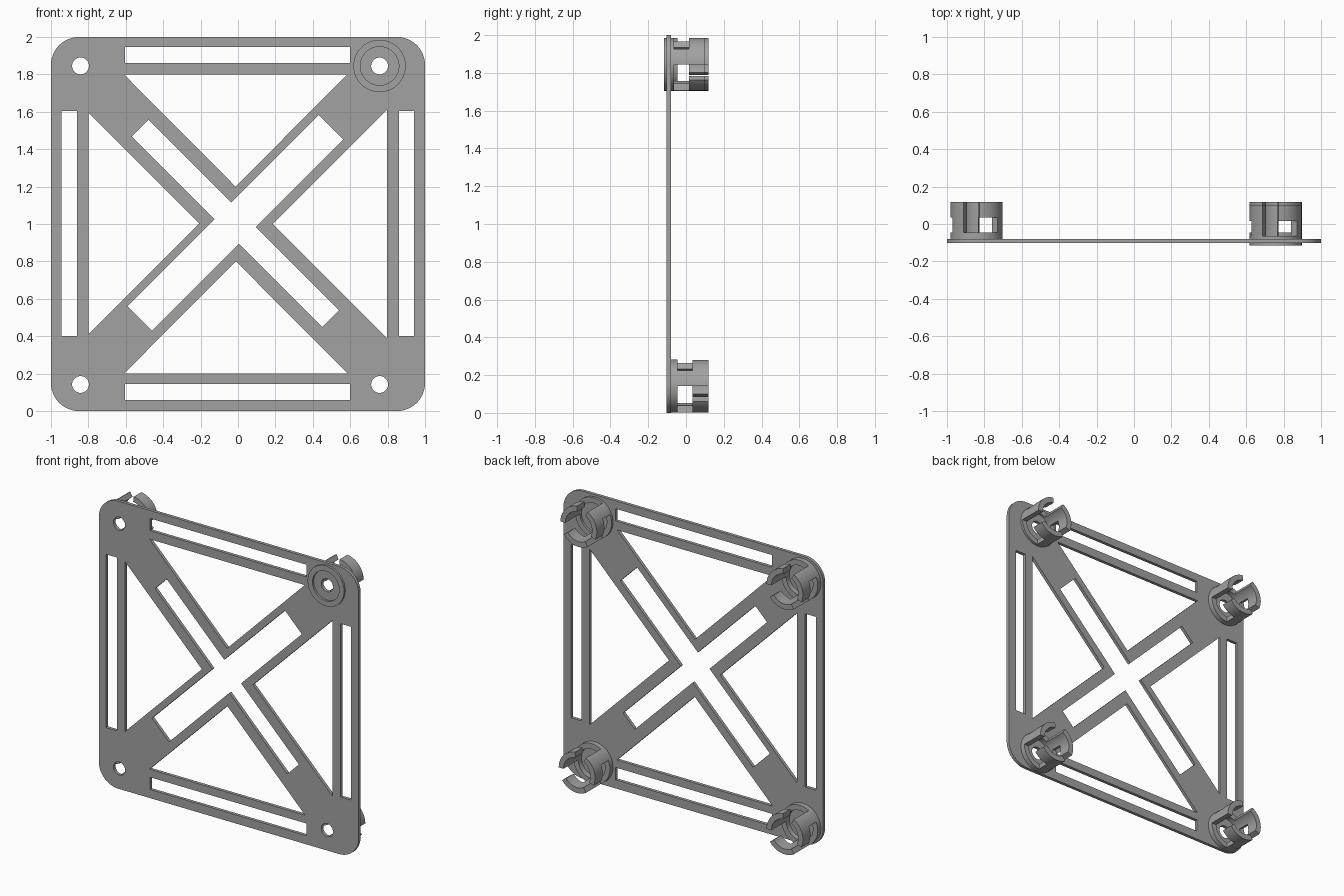
import bpy, bmesh
from math import radians, sin, cos, pi

cube = bpy.data.objects.get("Cube")
if cube:
    bpy.data.objects.remove(cube)

grey = bpy.data.materials.new("mid_grey")
grey.use_nodes = True
colour = (0.36, 0.36, 0.36, 1)
grey.diffuse_color = colour
grey.node_tree.nodes["Principled BSDF"].inputs["Base Color"].default_value = colour

FRONT, BACK = -0.102, -0.08


def finish(bm, name):
    bmesh.ops.recalc_face_normals(bm, faces=bm.faces)
    mesh = bpy.data.meshes.new(name)
    bm.to_mesh(mesh)
    bm.free()
    mesh.materials.append(grey)
    obj = bpy.data.objects.new(name, mesh)
    bpy.context.collection.objects.link(obj)
    return obj


def prism(name, points, y0, y1):
    """Extrude an outline in x and z along y."""
    bm = bmesh.new()
    face = bm.faces.new([bm.verts.new((x, y0, z)) for x, z in points])
    out = bmesh.ops.extrude_face_region(bm, geom=[face])
    verts = [v for v in out["geom"] if isinstance(v, bmesh.types.BMVert)]
    bmesh.ops.translate(bm, verts=verts, vec=(0, y1 - y0, 0))
    return finish(bm, name)


def circle(cx, cz, r, n=32):
    return [(cx + r * cos(2 * pi * i / n), cz + r * sin(2 * pi * i / n)) for i in range(n)]


def box(x0, x1, z0, z1):
    return [(x0, z0), (x1, z0), (x1, z1), (x0, z1)]


def diagonal(s0, s1, d0, d1):
    """Rectangle turned 45 degrees, bounded by z + x = s and z - x = d."""
    return [((s - d) / 2, (s + d) / 2) for s, d in ((s0, d0), (s1, d0), (s1, d1), (s0, d1))]


def smooth(obj):
    bpy.ops.object.select_all(action="DESELECT")
    obj.select_set(True)
    bpy.context.view_layer.objects.active = obj
    bpy.ops.object.shade_smooth_by_angle(angle=radians(30))


# Frame plate with rounded corners
R = 0.15
outline = []
for k, (sx, sz) in enumerate(((1, 1), (-1, 1), (-1, -1), (1, -1))):
    for i in range(13):
        a = pi / 2 * (k + i / 12)
        outline.append((sx * (1 - R) + R * cos(a), 1 + sz * (1 - R) + R * sin(a)))
plate = prism("frame_plate", outline, FRONT, BACK)

# Openings: edge slots, triangles, diagonal slots and corner holes
centres = [(x, z) for x in (-0.842, 0.757) for z in (0.142, 1.845)]
openings = [
    box(-0.605, 0.6, 1.86, 1.945), box(-0.605, 0.6, 0.06, 0.145),
    box(-0.945, -0.86, 0.4, 1.605), box(0.86, 0.94, 0.4, 1.605),
    [(-0.61, 1.8), (0.585, 1.8), (-0.013, 1.2)],
    [(-0.61, 0.2), (0.588, 0.2), (-0.011, 0.8)],
    [(-0.8, 1.595), (-0.8, 0.41), (-0.207, 1.003)],
    [(0.797, 1.61), (0.797, 0.39), (0.187, 1.0)],
    diagonal(-0.03, 2.015, 0.89, 1.15),
    diagonal(0.9, 1.08, 0.0, 2.035),
] + [circle(x, z, 0.045) for x, z in centres]

cutters = []
for points in openings:
    cutter = prism("opening_cutter", points, FRONT - 0.1, BACK + 0.1)
    cutter.hide_render = True
    mod = plate.modifiers.new("opening", "BOOLEAN")
    mod.object, mod.operation, mod.solver = cutter, "DIFFERENCE", "EXACT"
    cutters.append(cutter)
bpy.context.view_layer.update()
graph = bpy.context.evaluated_depsgraph_get()
cut_mesh = bpy.data.meshes.new_from_object(plate.evaluated_get(graph))
plate.modifiers.clear()
plate.data = cut_mesh
for cutter in cutters:
    bpy.data.objects.remove(cutter)
smooth(plate)

# Clip cups: a tube with three L-shaped openings that leave spring arms
STEP = 6
LEVELS = (-0.097, -0.045, 0.035, 0.118)
RADII = (0.103, 0.14)


def solid(i, level):
    if not 0 <= level < 3:
        return False
    a = (i * STEP) % 120
    return a < 36 if level == 1 else a < 84 if level == 2 else True


def clip_cup(name, cx, cz, shift):
    bm = bmesh.new()

    def corner(i, level, r):
        a = radians(i * STEP)
        return bm.verts.new((cx + RADII[r] * cos(a), LEVELS[level] + shift, cz + RADII[r] * sin(a)))

    def face(*keys):
        bm.faces.new([corner(*k) for k in keys])

    for i in range(360 // STEP):
        for l in range(3):
            if not solid(i, l):
                continue
            j, m = i + 1, l + 1
            for r in (0, 1):
                face((i, l, r), (j, l, r), (j, m, r), (i, m, r))
            for side, near in ((l, l - 1), (m, l + 1)):
                if not solid(i, near):
                    face((i, side, 0), (j, side, 0), (j, side, 1), (i, side, 1))
            for side, near in ((i, i - 1), (j, i + 1)):
                if not solid(near, l):
                    face((side, l, 0), (side, m, 0), (side, m, 1), (side, l, 1))
    bmesh.ops.remove_doubles(bm, verts=bm.verts, dist=0.0001)
    smooth(finish(bm, name))


for x, z in centres:
    side = "left" if x > 0 else "right"
    row = "upper" if z > 1 else "lower"
    # The upper left cup sits pushed through the plate
    clip_cup(f"{row}_{side}_clip_cup", x, z, -0.019 if x > 0 and z > 1 else 0)
